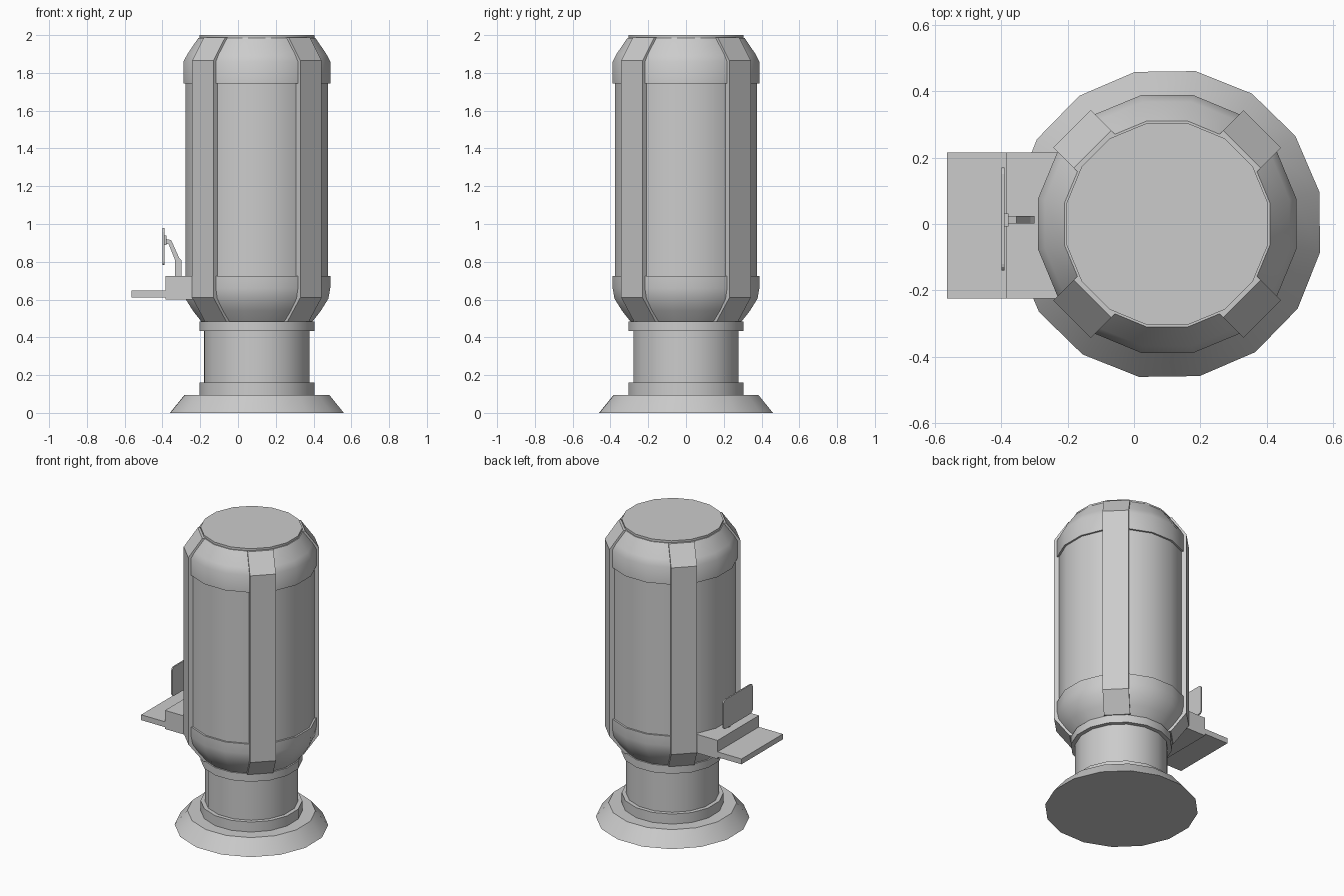
import bpy, bmesh
from math import cos, sin, pi, radians
from mathutils import Vector

if "Cube" in bpy.data.objects:
    bpy.data.objects.remove(bpy.data.objects["Cube"])

AXIS_X = 0.10   # the round body sits off-centre, the shelf balances it
SIDES = 16


def finish(name, bm, smooth=False):
    bmesh.ops.recalc_face_normals(bm, faces=bm.faces)
    mesh = bpy.data.meshes.new(name)
    bm.to_mesh(mesh)
    bm.free()
    ob = bpy.data.objects.new(name, mesh)
    bpy.context.collection.objects.link(ob)
    if smooth:
        bpy.ops.object.select_all(action='DESELECT')
        ob.select_set(True)
        bpy.context.view_layer.objects.active = ob
        bpy.ops.object.shade_smooth_by_angle(angle=radians(30))
    return ob


def lathe(name, profile, offset=11.25):
    """Closed 16-sided solid of revolution from (radius, z) points."""
    bm = bmesh.new()
    rings = []
    for r, z in profile:
        rings.append([bm.verts.new((AXIS_X + r * cos(radians(offset) + 2 * pi * i / SIDES),
                                    r * sin(radians(offset) + 2 * pi * i / SIDES), z))
                      for i in range(SIDES)])
    for a, b in zip(rings, rings[1:]):
        for i in range(SIDES):
            j = (i + 1) % SIDES
            bm.faces.new((a[i], a[j], b[j], b[i]))
    bm.faces.new(rings[0])
    bm.faces.new(rings[-1])
    return finish(name, bm, True)


def extrude(name, outline, direction):
    """Prism from a planar outline of 3D points."""
    bm = bmesh.new()
    d = Vector(direction)
    a = [bm.verts.new(p) for p in outline]
    b = [bm.verts.new(Vector(p) + d) for p in outline]
    n = len(a)
    for i in range(n):
        j = (i + 1) % n
        bm.faces.new((a[i], a[j], b[j], b[i]))
    bm.faces.new(a)
    bm.faces.new(b)
    return finish(name, bm)


def box(name, x0, x1, y0, y1, z0, z1):
    return extrude(name, [(x0, y0, z0), (x1, y0, z0), (x1, y1, z0), (x0, y1, z0)],
                   (0, 0, z1 - z0))


# Pedestal: flared foot, collars and column
lathe("pedestal", [(.468, 0), (.39, .095), (.31, .095), (.31, .162), (.284, .162),
                   (.284, .433), (.31, .433), (.31, .485)], 12)

# Body: lower bowl, straight shell, upper shoulder and flat lid
lathe("body", [(.30, .484), (.345, .54), (.386, .605), (.396, .66), (.396, .725), (.384, .725),
               (.384, 1.745), (.396, 1.745), (.396, 1.86), (.375, 1.90), (.316, 1.985),
               (.31, 1.985), (.31, 2.0)])

# Four vertical ribs on the diagonals
rib = [(.31, .485), (.405, .61), (.405, 1.865), (.318, 1.987),
       (.26, 1.987), (.33, 1.85), (.33, .63), (.26, .485)]
for k in range(4):
    t = radians(45 + 90 * k)
    out, side = Vector((cos(t), sin(t), 0)), Vector((-sin(t), cos(t), 0))
    pts = [Vector((AXIS_X, 0, z)) + out * r - side * .08 for r, z in rib]
    extrude(f"rib_{k + 1}", pts, side * .16)

# Shelf and its mounting block
box("shelf_mount", -.385, -.21, -.225, .215, .60, .725)
box("shelf", -.563, -.38, -.225, .215, .612, .648)

# Bent arm carrying the screen
arm = [(-.333, .72), (-.300, .72), (-.300, .808), (-.312, .822), (-.354, .915),
       (-.388, .922), (-.388, .895), (-.368, .895), (-.333, .808)]
extrude("screen_arm", [(x, .002, z) for x, z in arm], (0, .022, 0))
box("screen_bracket", -.391, -.378, -.008, .032, .888, .938)

# Thin screen with rounded corners
screen = []
for cy, cz, start in ((.15, .958, 0), (-.12, .958, 90), (-.12, .802, 180), (.15, .802, 270)):
    for s in range(4):
        t = radians(start + 30 * s)
        screen.append((-.399, cy + .02 * cos(t), cz + .02 * sin(t)))
extrude("screen", screen, (.009, 0, 0))
